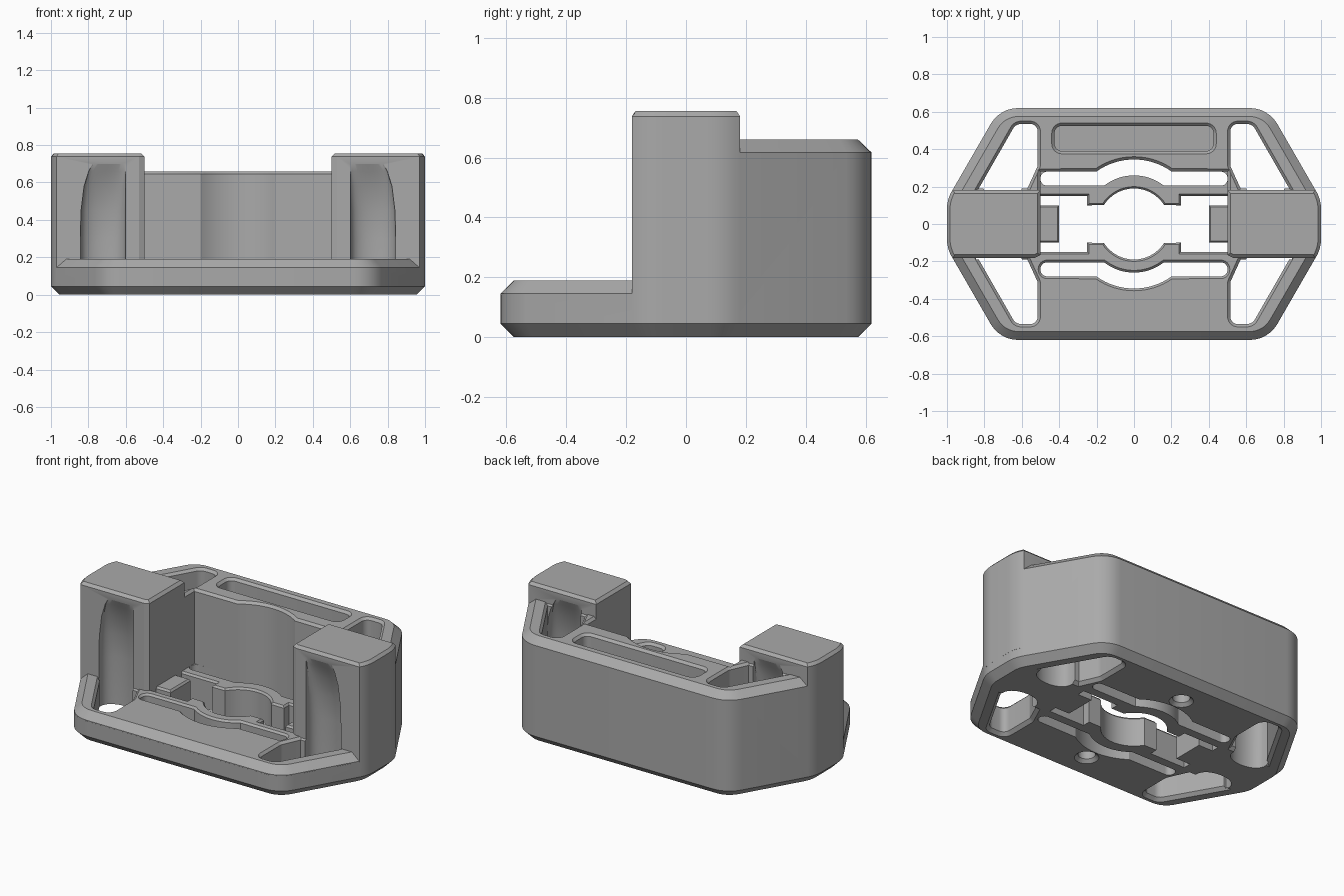
import bpy, bmesh, math
from mathutils import Vector

if "Cube" in bpy.data.objects:
    bpy.data.objects.remove(bpy.data.objects["Cube"])

grey = bpy.data.materials.new("plain_grey")
grey.use_nodes = True
grey.diffuse_color = (0.4, 0.4, 0.4, 1)
grey.node_tree.nodes["Principled BSDF"].inputs["Base Color"].default_value = (0.4, 0.4, 0.4, 1)


def ccw(pts):
    area = sum(a[0] * b[1] - b[0] * a[1] for a, b in zip(pts, pts[1:] + pts[:1]))
    return pts if area > 0 else pts[::-1]


def rounded(corners, steps=6):
    """Outline from (x, y, fillet radius) corners."""
    out, n = [], len(corners)
    for i, (x, y, r) in enumerate(corners):
        p = Vector((x, y))
        if not r:
            out.append(p)
            continue
        a = (Vector(corners[i - 1][:2]) - p).normalized()
        b = (Vector(corners[(i + 1) % n][:2]) - p).normalized()
        half = a.angle(b) / 2
        centre = p + (a + b).normalized() * (r / math.sin(half))
        start = p + a * (r / math.tan(half)) - centre
        end = p + b * (r / math.tan(half)) - centre
        turn = math.atan2(start.x * end.y - start.y * end.x, start.dot(end))
        for k in range(steps + 1):
            t = turn * k / steps
            c, s = math.cos(t), math.sin(t)
            out.append(centre + Vector((start.x * c - start.y * s, start.x * s + start.y * c)))
    return out


def arc(radius, x, steps=16):
    """Arc about the origin from +x to -x."""
    t0 = math.acos(x / radius)
    return [Vector((radius * math.cos(t), radius * math.sin(t)))
            for t in (t0 + (math.pi - 2 * t0) * k / steps for k in range(steps + 1))]


def grow(pts, d):
    """Outline offset outwards by d."""
    out = []
    for i, p in enumerate(pts):
        e0 = (p - pts[i - 1]).normalized()
        e1 = (pts[(i + 1) % len(pts)] - p).normalized()
        n0, n1 = Vector((e0.y, -e0.x)), Vector((e1.y, -e1.x))
        out.append(p + (n0 + n1) * (d / (1 + n0.dot(n1))))
    return out


def loft(name, rings):
    bm = bmesh.new()
    vs = [[bm.verts.new(p) for p in ring] for ring in rings]
    n = len(vs[0])
    bm.faces.new(vs[0][::-1])
    bm.faces.new(vs[-1])
    for a, b in zip(vs, vs[1:]):
        for i in range(n):
            j = (i + 1) % n
            bm.faces.new((a[i], a[j], b[j], b[i]))
    bmesh.ops.recalc_face_normals(bm, faces=bm.faces)
    mesh = bpy.data.meshes.new(name)
    bm.to_mesh(mesh)
    bm.free()
    mesh.materials.append(grey)
    ob = bpy.data.objects.new(name, mesh)
    bpy.context.scene.collection.objects.link(ob)
    return ob


def prism(name, pts, layers):
    """Stack of (height, outward offset) copies of an outline."""
    pts = ccw([Vector((p[0], p[1])) for p in pts])
    return loft(name, [[(p.x, p.y, z) for p in grow(pts, d)] for z, d in layers])


def combine(target, tool, operation="DIFFERENCE"):
    mod = target.modifiers.new("combine", "BOOLEAN")
    mod.object, mod.operation, mod.solver = tool, operation, "EXACT"
    bpy.context.view_layer.update()
    mesh = bpy.data.meshes.new_from_object(target.evaluated_get(bpy.context.evaluated_depsgraph_get()))
    target.modifiers.clear()
    target.data = mesh
    bpy.data.objects.remove(tool)


quadrants = [(sx, sy) for sx in (1, -1) for sy in (1, -1)]

# Elongated hexagonal housing with chamfered rims
quarter = [(1, 0.13, 0.2), (0.717, 0.62, 0.17)]
hexagon = rounded(quarter + [(-x, y, r) for x, y, r in quarter[::-1]]
                  + [(-x, -y, r) for x, y, r in quarter] + [(x, -y, r) for x, y, r in quarter[::-1]])
body = prism("housing", hexagon, [(0, -0.045), (0.045, 0), (0.617, 0), (0.66, -0.045)])
front = [(1.5, -1), (1.5, 0.1), (-1.5, 0.1), (-1.5, -1)]
combine(body, prism("front_cutter", front, [(0.14, 0), (1, 0)]))

# Bay with a bulged back wall
bay = [(0.5, -0.5), (0.5, 0.28)] + arc(0.345, 0.2) + [(-0.5, 0.28), (-0.5, -0.5)]
combine(body, prism("bay_cutter", bay, [(0.15, 0), (0.645, 0), (0.66, 0.015), (0.8, 0.015)]))
deck = prism("deck", hexagon, [(0.1, -0.0005), (0.145, -0.0005), (0.19, -0.045)])
combine(body, deck, "UNION")

# Four corner holes
for sx, sy in quadrants:
    top = 0.66 if sy > 0 else 0.19
    hole = [(0.515, 0.535, 0.04), (0.515, 0.31, 0.05), (0.57, 0.19, 0),
            (0.83, 0.19, 0), (0.632, 0.535, 0.05)]
    hole = rounded([(sx * x, sy * y, r) for x, y, r in hole])
    combine(body, prism("hole_cutter", hole, [(-0.02, 0.02), (0, 0.02), (0.02, 0), (top - 0.015, 0),
                                              (top, 0.015), (top + 0.1, 0.015)]))

# Curved slots that free the two spring arms
ends = rounded([(-0.2, 0.28, 0), (-0.5, 0.28, 0.035), (-0.5, 0.205, 0.035), (-0.16, 0.205, 0)])[1:-1]
slot = (arc(0.345, 0.2) + ends + arc(0.26, 0.16)[::-1]
        + [Vector((-p.x, p.y)) for p in ends[::-1]])
for s in (1, -1):
    flare = 0.012 if s < 0 else 0
    combine(body, prism("slot_cutter", [(p.x, s * p.y) for p in slot],
                        [(-0.1, 0), (0.178, 0), (0.19, flare), (0.25, flare)]))

# Central opening with round socket, jaws and end tabs
side = [(0.4, 0), (0.4, 0.1), (0.5, 0.1), (0.5, 0.15), (0.25, 0.15), (0.25, 0.1)]
upper = [Vector(p) for p in side] + arc(0.19, 0.161) + [Vector((-x, y)) for x, y in side[::-1]]
opening = upper + [Vector((-p.x, -p.y)) for p in upper[1:-1]]
combine(body, prism("opening_cutter", opening,
                    [(-0.1, 0), (0.178, 0), (0.19, 0.01), (0.25, 0.01)]))

# Long tray in the back rim
tray = rounded([(x, y, 0.04) for x, y in ((-0.425, 0.39), (0.425, 0.39), (0.425, 0.525), (-0.425, 0.525))])
combine(body, prism("tray_cutter", tray, [(0.2, 0), (0.645, 0), (0.66, 0.015), (0.8, 0.015)]))

# Blind screw holes underneath
for s in (1, -1):
    ring = [(0.05 * math.cos(math.tau * k / 24), s * 0.42 + 0.05 * math.sin(math.tau * k / 24))
            for k in range(24)]
    combine(body, prism("screw_cutter", ring, [(-0.02, 0.02), (0, 0.02), (0.02, 0), (0.1, 0)]))

# Side pillars
for s in (1, -1):
    post = [(0.53, -0.18, 0), (0.971, -0.18, 0), (1, -0.13, 0.2), (1, 0.13, 0.2),
            (0.971, 0.18, 0), (0.5, 0.18, 0), (0.5, -0.165, 0)]
    post = rounded([(s * x, y, r) for x, y, r in post])
    combine(body, prism("pillar", post, [(0.1, 0.0005), (0.738, 0.0005), (0.755, -0.016)]), "UNION")

# Tapered finger scoops on the pillar faces
for sx, sy in quadrants:
    rings = []
    for z, depth, width in ((-0.1, 0.1, 0.122), (0.3, 0.1, 0.122), (0.45, 0.085, 0.12),
                            (0.58, 0.055, 0.112), (0.66, 0.02, 0.1), (0.7, 0.002, 0.09)):
        curve = [(0.6 + width * (1 + math.cos(t)), 0.182 - depth * math.sin(t) ** 0.7)
                 for t in (math.pi * k / 14 for k in range(1, 14))]
        curve = [(0.6 + 2 * width, 0.19)] + curve + [(0.6, 0.19)]
        rings.append([(sx * x, sy * y, z) for x, y in curve])
    combine(body, loft("scoop_cutter", rings))

# Crisp edges, smooth curves
bpy.ops.object.select_all(action="DESELECT")
body.select_set(True)
bpy.context.view_layer.objects.active = body
bpy.ops.object.shade_smooth_by_angle(angle=math.radians(25))
